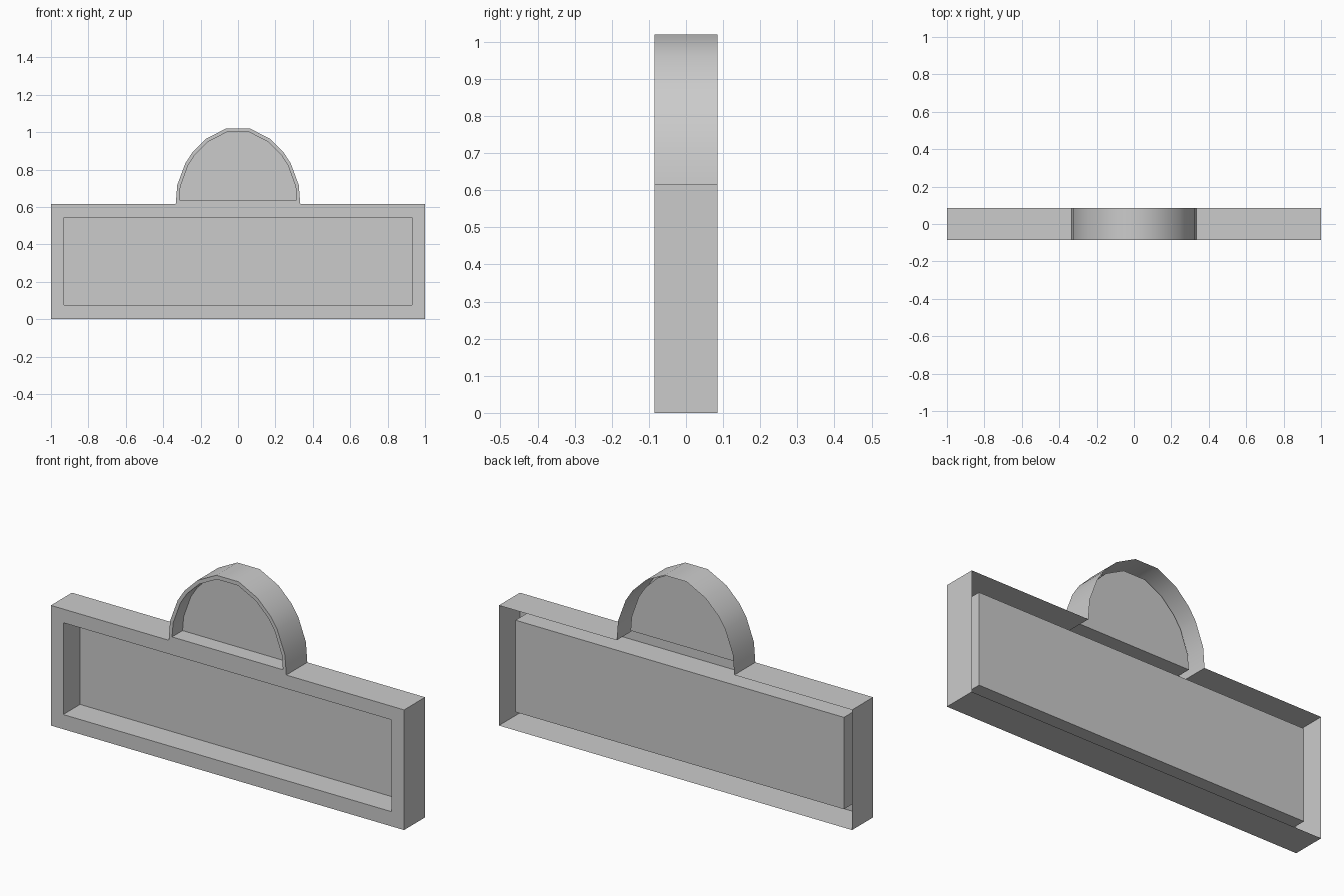
import bpy
import bmesh
import math

cube = bpy.data.objects.get("Cube")
if cube:
    bpy.data.objects.remove(cube, do_unlink=True)

FRONT, BACK = -0.085, 0.085

grey = bpy.data.materials.new("plain grey")
grey.use_nodes = True
colour = (0.6, 0.6, 0.6, 1)
grey.diffuse_color = colour
grey.node_tree.nodes["Principled BSDF"].inputs["Base Color"].default_value = colour


def mirrored(half):
    """Closed counter-clockwise outline from its +x half, listed bottom to top."""
    return half + [(-x, z) for x, z in reversed(half)]


def ring(bm, points, y):
    return [bm.verts.new((x, y, z)) for x, z in points]


def walls(bm, near, far, inward=False):
    for i in range(len(near)):
        j = (i + 1) % len(near)
        quad = [near[i], far[i], far[j], near[j]]
        bm.faces.new(quad if inward else quad[::-1])


def loop_edges(bm, verts):
    edges = []
    for i, v in enumerate(verts):
        pair = (v, verts[(i + 1) % len(verts)])
        edges.append(bm.edges.get(pair) or bm.edges.new(pair))
    return edges


def finish(bm, name):
    mesh = bpy.data.meshes.new(name)
    bm.to_mesh(mesh)
    bm.free()
    mesh.materials.append(grey)
    obj = bpy.data.objects.new(name, mesh)
    bpy.context.collection.objects.link(obj)
    bpy.ops.object.select_all(action='DESELECT')
    obj.select_set(True)
    bpy.context.view_layer.objects.active = obj
    bpy.ops.object.shade_smooth_by_angle(angle=math.radians(35))


# Outlines of the sign and its two recesses
arch = [(0.333, 0.615), (0.325, 0.717), (0.282, 0.833),
        (0.243, 0.893), (0.17, 0.965), (0.063, 1.02)]
outline = mirrored([(1, 0), (1, 0.615)] + arch)
main_hole = mirrored([(0.93, 0.075), (0.93, 0.545)])
arch_hole = mirrored([(0.314, 0.637), (0.308, 0.71), (0.267, 0.823),
                      (0.23, 0.88), (0.161, 0.948), (0.06, 1.0)])

# Front rim with two openings, and the outer walls, open at the back
bm = bmesh.new()
outer = ring(bm, outline, FRONT)
edges = loop_edges(bm, outer)
for hole in (main_hole, arch_hole):
    edges += loop_edges(bm, ring(bm, hole, FRONT))
bmesh.ops.triangle_fill(bm, edges=edges, use_beauty=True, normal=(0, -1, 0))
for face in bm.faces:
    face.normal_update()
    if face.normal.y > 0:
        face.normal_flip()
walls(bm, outer, ring(bm, outline, BACK))
bmesh.ops.dissolve_limit(bm, angle_limit=0.01, verts=[], edges=bm.edges[:])
finish(bm, "sign_shell")

# Recessed trays: inner walls and a panel
for name, hole, depth in (("main_recess", main_hole, 0.136),
                          ("arch_recess", arch_hole, 0.085)):
    bm = bmesh.new()
    near, far = ring(bm, hole, FRONT), ring(bm, hole, FRONT + depth)
    walls(bm, near, far, inward=True)
    bm.faces.new(far)
    bm.normal_update()
    finish(bm, name)
